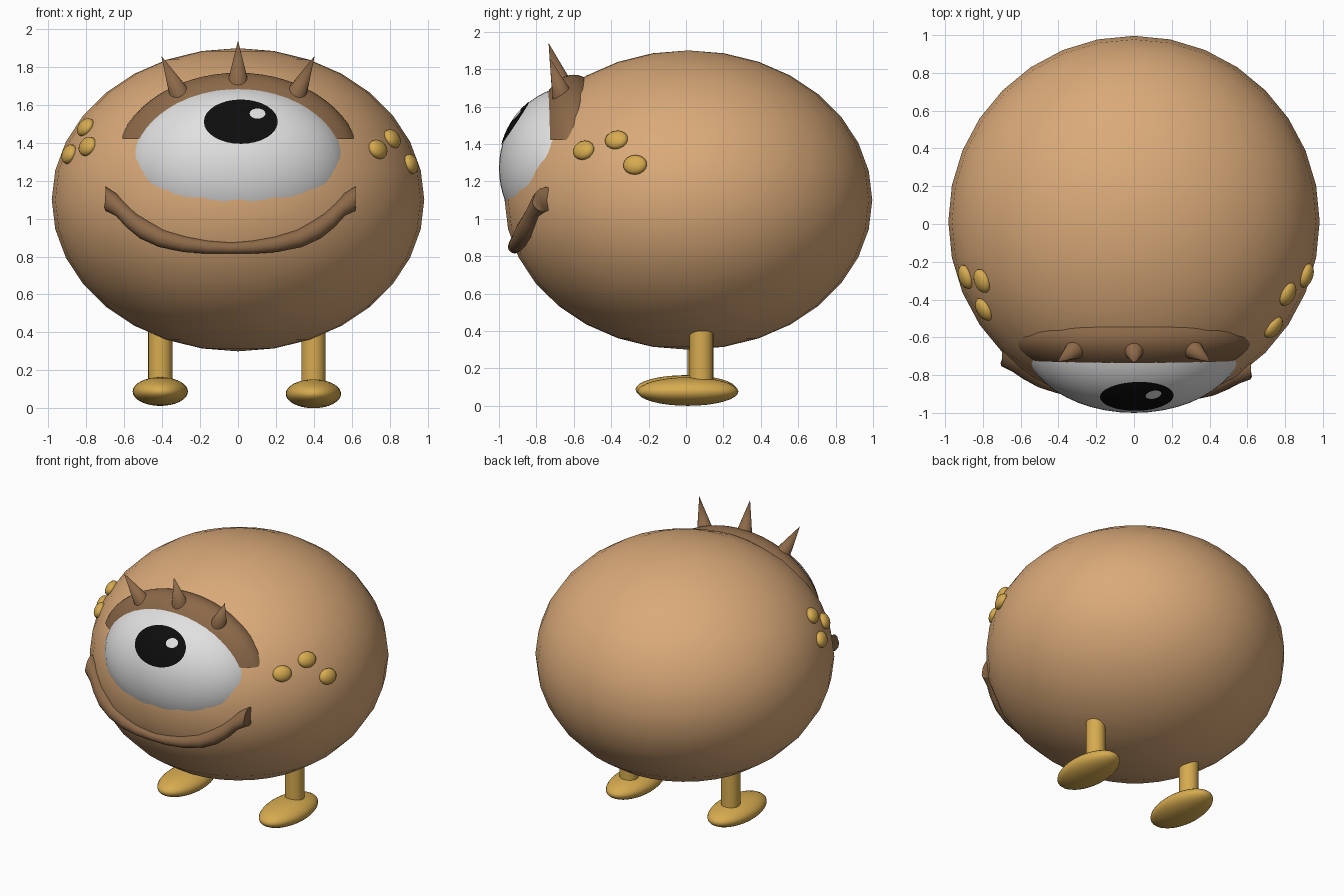
import bpy, bmesh, math
from mathutils import Vector, Matrix

if "Cube" in bpy.data.objects:
    bpy.data.objects.remove(bpy.data.objects["Cube"])


def material(name, rgb):
    m = bpy.data.materials.new(name)
    m.diffuse_color = (*rgb, 1)
    m.use_nodes = True
    m.node_tree.nodes["Principled BSDF"].inputs["Base Color"].default_value = m.diffuse_color
    return m


TAN = material("tan skin", (0.70, 0.40, 0.19))
BROWN = material("brown", (0.26, 0.14, 0.065))
GOLD = material("gold", (0.68, 0.41, 0.08))
WHITE = material("white", (0.75, 0.75, 0.75))
BLACK = material("black", (0.004, 0.004, 0.004))

BODY_C, BODY_R = Vector((0, 0.013, 1.1)), Vector((0.983, 0.983, 0.80))
EYE_C, EYE_R = Vector((0, -0.6, 1.27)), Vector((0.59, 0.40, 0.44))


def finish(name, bm, mat, angle=50):
    me = bpy.data.meshes.new(name)
    bm.to_mesh(me)
    bm.free()
    ob = bpy.data.objects.new(name, me)
    bpy.context.collection.objects.link(ob)
    me.materials.append(mat)
    bpy.ops.object.select_all(action='DESELECT')
    ob.select_set(True)
    bpy.context.view_layer.objects.active = ob
    bpy.ops.object.shade_smooth_by_angle(angle=math.radians(angle))
    return ob


def ellipsoid(name, c, r, mat, rot=Matrix.Identity(4), seg=32, rings=16, cut_z=None):
    bm = bmesh.new()
    bmesh.ops.create_uvsphere(bm, u_segments=seg, v_segments=rings, radius=1)
    bm.transform(Matrix.Translation(c) @ rot @ Matrix.Diagonal((*r, 1)))
    if cut_z is not None:
        bmesh.ops.bisect_plane(bm, geom=bm.verts[:] + bm.edges[:] + bm.faces[:],
                               plane_co=(0, 0, cut_z), plane_no=(0, 0, 1), clear_inner=True)
        bmesh.ops.holes_fill(bm, edges=[e for e in bm.edges if e.is_boundary])
    return finish(name, bm, mat)


def cone(name, a, b, r1, r2, mat, seg=16):
    a, b = Vector(a), Vector(b)
    bm = bmesh.new()
    bmesh.ops.create_cone(bm, cap_ends=True, segments=seg, radius1=r1, radius2=r2,
                          depth=(b - a).length)
    rot = (b - a).to_track_quat('Z', 'Y').to_matrix().to_4x4()
    bm.transform(Matrix.Translation((a + b) / 2) @ rot)
    return finish(name, bm, mat)


def front_y(x, z, c, r):
    """Front surface of an ellipsoid at a given x and z."""
    return c.y - r.y * math.sqrt(max(0, 1 - ((x - c.x) / r.x) ** 2 - ((z - c.z) / r.z) ** 2))


def eye_patch(name, cx, cz, rx, rz, lift, mat, seg=32, rings=6):
    """Thin oval plate that follows the eyeball."""
    bm = bmesh.new()

    def vert(k, i):
        t = 2 * math.pi * i / seg
        x, z = cx + rx * k / rings * math.cos(t), cz + rz * k / rings * math.sin(t)
        return bm.verts.new((x, front_y(x, z, EYE_C, EYE_R) - lift, z))

    mid = vert(0, 0)
    loops = [[vert(k, i) for i in range(seg)] for k in range(1, rings + 1)]
    for i in range(seg):
        j = (i + 1) % seg
        bm.faces.new((mid, loops[0][i], loops[0][j]))
        for a, b in zip(loops, loops[1:]):
            bm.faces.new((a[i], b[i], b[j], a[j]))
    return finish(name, bm, mat)


# Body
ellipsoid("body", BODY_C, BODY_R, TAN)

# Eye with pupil, highlight and upper lid
ellipsoid("eyeball", EYE_C, EYE_R, WHITE, seg=48, rings=32)
eye_patch("pupil", 0.015, 1.512, 0.195, 0.117, 0.005, BLACK)
eye_patch("eye_highlight", 0.103, 1.555, 0.042, 0.027, 0.009, WHITE, seg=16, rings=2)
ellipsoid("eyelid", EYE_C, (0.655, 0.242, 0.50), BROWN, seg=48, rings=32, cut_z=1.42)

# Lash spikes on the lid
for label, base, tip in (("left", (-0.30, -0.655, 1.64), (-0.405, -0.73, 1.86)),
                         ("middle", (0, -0.66, 1.70), (0, -0.735, 1.94)),
                         ("right", (0.30, -0.655, 1.64), (0.405, -0.73, 1.86))):
    cone("lash_" + label, base, tip, 0.06, 0.0, BROWN)

# Mouth: tapered tube wrapped on the front of the body
HALF = [(0.66, 1.105, 0.065), (0.625, 1.085, 0.056), (0.575, 1.045, 0.042),
        (0.52, 0.99, 0.046), (0.45, 0.94, 0.052), (0.36, 0.895, 0.048),
        (0.24, 0.865, 0.042), (0.12, 0.85, 0.035), (0, 0.845, 0.03)]
path = [(-x, z, r) for x, z, r in HALF] + [(x, z, r) for x, z, r in HALF[-2::-1]]
pts = [Vector((x - 0.04, front_y(x - 0.04, z, BODY_C, BODY_R), z)) for x, z, r in path]
bm = bmesh.new()
SIDES = 12
rows = []
for i, p in enumerate(pts):
    t = (pts[min(i + 1, len(pts) - 1)] - pts[max(i - 1, 0)]).normalized()
    if i in (0, len(pts) - 1):
        t = Vector((1, 0, 0))
    out = Vector([(p[k] - BODY_C[k]) / BODY_R[k] ** 2 for k in range(3)])
    out = (out - t * out.dot(t)).normalized()
    up = t.cross(out)
    rows.append([bm.verts.new(p + path[i][2] * (out * math.cos(a) + up * math.sin(a)))
                 for a in (2 * math.pi * k / SIDES for k in range(SIDES))])
for a, b in zip(rows, rows[1:]):
    for k in range(SIDES):
        j = (k + 1) % SIDES
        bm.faces.new((a[k], a[j], b[j], b[k]))
bm.faces.new(rows[0])
bm.faces.new(rows[-1])
bmesh.ops.recalc_face_normals(bm, faces=bm.faces[:])
finish("mouth", bm, BROWN)

# Cheek spots, flattened against the body
SPOTS = [(-0.80, -0.30, 1.48), (-0.79, -0.45, 1.38), (-0.89, -0.28, 1.34),
         (0.81, -0.37, 1.42), (0.735, -0.545, 1.365), (0.92, -0.275, 1.29)]
for i, s in enumerate(SPOTS):
    d = Vector([(s[k] - BODY_C[k]) / BODY_R[k] for k in range(3)]).normalized()
    p = Vector([BODY_C[k] + BODY_R[k] * d[k] for k in range(3)])
    n = Vector([d[k] / BODY_R[k] for k in range(3)]).normalized()
    side = Vector((0, 0, 1)).cross(n).normalized()
    rot = Matrix((side, n.cross(side), n)).transposed().to_4x4()
    ellipsoid(f"cheek_spot_{i + 1}", p, (0.066, 0.054, 0.035), GOLD, rot, 16, 10)

# Legs and feet
for label, x, y, z in (("left", -0.41, 0.0, 0.088), ("right", 0.398, 0.01, 0.076)):
    cone("leg_" + label, (x, y + 0.072, z), (x, y + 0.072, 0.5), 0.064, 0.064, GOLD, 24)
    ellipsoid("foot_" + label, (x, y, z), (0.146, 0.27, 0.076), GOLD, seg=32, rings=16)
